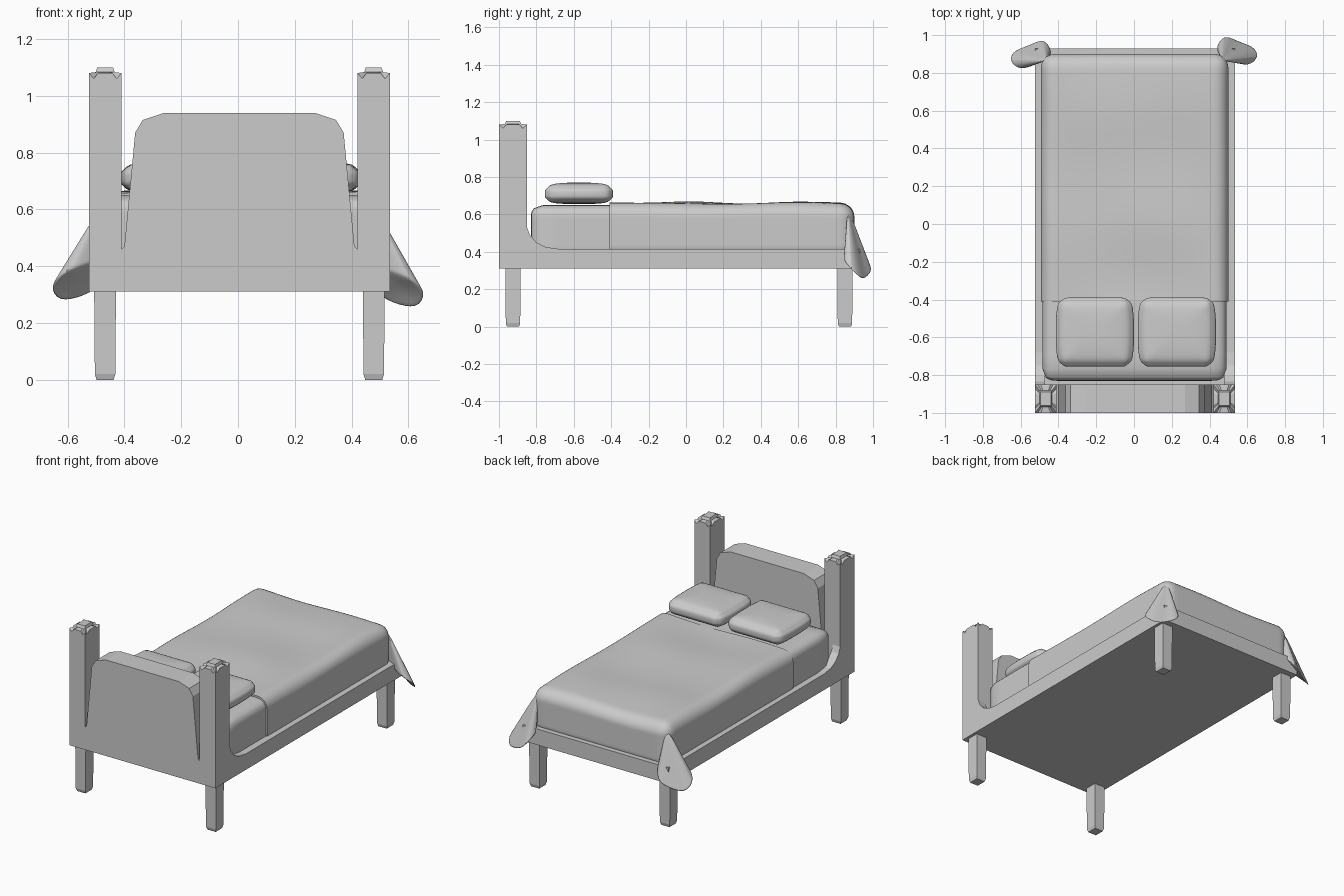
import bpy, bmesh, math
from mathutils import Vector

cube = bpy.data.objects.get("Cube")
if cube:
    bpy.data.objects.remove(cube)

grey = bpy.data.materials.new("light grey")
grey.use_nodes = True
COLOUR = (0.6, 0.6, 0.6, 1)
grey.diffuse_color = COLOUR
grey.node_tree.nodes["Principled BSDF"].inputs["Base Color"].default_value = COLOUR


def finish(name, bm, smooth=None, levels=0):
    bmesh.ops.recalc_face_normals(bm, faces=bm.faces)
    mesh = bpy.data.meshes.new(name)
    bm.to_mesh(mesh)
    bm.free()
    mesh.materials.append(grey)
    ob = bpy.data.objects.new(name, mesh)
    bpy.context.collection.objects.link(ob)
    if levels:
        ob.modifiers.new("Subdivision", "SUBSURF").levels = levels
        ob.modifiers["Subdivision"].render_levels = levels
    if smooth:
        bpy.ops.object.select_all(action="DESELECT")
        ob.select_set(True)
        bpy.context.view_layer.objects.active = ob
        bpy.ops.object.shade_smooth_by_angle(angle=math.radians(smooth))
    return ob


def loft(name, rings, smooth=None, levels=0):
    """Skin a list of closed rings and cap both ends."""
    bm = bmesh.new()
    rows = [[bm.verts.new(p) for p in ring] for ring in rings]
    n = len(rows[0])
    for a, b in zip(rows, rows[1:]):
        for i in range(n):
            bm.faces.new((a[i], a[(i + 1) % n], b[(i + 1) % n], b[i]))
    bm.faces.new(rows[0])
    bm.faces.new(rows[-1])
    return finish(name, bm, smooth, levels)


def rect(cx, cy, w, d, z):
    return [(cx + sx * w / 2, cy + sy * d / 2, z)
            for sx, sy in ((-1, -1), (1, -1), (1, 1), (-1, 1))]


def soft_box(name, low, high, r, cuts, shape=None, square_head=False):
    """Rounded box; shape(u, p) bends each point, u being -1..1 coordinates."""
    bm = bmesh.new()
    bmesh.ops.create_cube(bm, size=2)
    bmesh.ops.subdivide_edges(bm, edges=bm.edges[:], cuts=cuts, use_grid_fill=True)
    low, high = Vector(low), Vector(high)
    inner_low = low + Vector((r, 0 if square_head else r, r))
    inner_high = high - Vector((r, r, r))
    for v in bm.verts:
        u = [math.copysign(abs(c) ** 0.6, c) for c in v.co]
        p = Vector([l + (h - l) * (c + 1) / 2 for l, h, c in zip(low, high, u)])
        core = Vector([min(max(c, l), h) for c, l, h in zip(p, inner_low, inner_high)])
        d = p - core
        if d.length > 1e-6:
            p = core + d.normalized() * max(abs(c) for c in d)
        v.co = shape(u, p) if shape else p
    return finish(name, bm, 50)


# Base with rails that sweep up to the headboard
LEFT, RIGHT, HEAD = 0.535, -0.525, -1.0
profile = [(HEAD, .31), (.93, .31), (.93, .415), (-.68, .415), (-.75, .425),
           (-.8, .45), (-.835, .49), (-.85, .53), (HEAD, .53)]
# the upswept part stays on the outer rails, a plain slab fills between
for name, a, b in (("right_rail", RIGHT, -.47), ("left_rail", .48, LEFT)):
    loft(name, [[(x, y, z) for y, z in profile] for x in (a, b)])
loft("bed_base", [rect(.005, -.035, 1.06, 1.93, z) for z in (.31, .415)])

# Headboard with sloping sides and clipped top corners
board = [(-.41, .31), (-.41, .46), (-.4, .47), (-.362, .87), (-.335, .915), (-.26, .94)]
board = board + [(.01 - x, z) for x, z in reversed(board)]
loft("headboard", [[(x, y, z) for x, z in board] for y in (HEAD, -.85)])

# Corner posts with notched crowns
edge = [(0, 1.08), (.15, 1.06), (.28, 1.08), (.72, 1.08), (.85, 1.06)]
for name, cx in (("right_post", -.4675), ("left_post", .4775)):
    w, d, cy = .115, .15, -.925
    corners = rect(cx, cy, w, d, 0)
    crown = []
    for i in range(4):
        a, b = Vector(corners[i]), Vector(corners[(i + 1) % 4])
        crown += [a.lerp(b, t) + Vector((0, 0, z)) for t, z in edge]
    centre = Vector((cx, cy, 0))

    def scaled(k, z):
        return [(cx + (p.x - cx) * k, cy + (p.y - cy) * k, z) for p in crown]
    foot = scaled(1, .31)
    loft(name, [foot, crown, scaled(.58, 1.083), scaled(.48, 1.1)])

# Legs with narrowed feet
for end, cy in (("head", -.925), ("foot", .85)):
    for side, cx in (("right", -.468), ("left", .478)):
        loft(f"{side}_{end}_leg", [rect(cx, cy, w, w + .005, z) for w, z in
                                   ((.06, 0), (.072, .02), (.077, .32))])


# Mattress and wavy blanket
def ripple(u, p):
    top = min(max((p.z - .5) / .15, 0), 1)
    across = math.cos(p.x * 3)
    wave = math.sin(p.y * 10 + 1.5) * .006 * across + math.sin(p.x * 9 + p.y * 7) * .004
    p.z += top * wave
    return p


soft_box("mattress", (-.485, -.83, .36), (.49, .86, .65), .06, 15)
soft_box("blanket", (-.493, -.41, .36), (.5, .9, .66), .075, 31, ripple, True)


# Pillows, pinched at the corners and puffed in the middle
def puff(u, p, cx):
    p.x = cx + (p.x - cx) * (1 - .1 * abs(u[1]) ** 3)
    thin = 1 - .3 * max(abs(u[0]), abs(u[1])) ** 3
    p.z = .705 + (p.z - .705) * thin
    return p


for name, cx in (("right_pillow", -.207), ("left_pillow", .227)):
    soft_box(name, (cx - .207, -.755, .655), (cx + .207, -.39, .77), .045, 15,
             lambda u, p, cx=cx: puff(u, p, cx))

# Blanket corners hanging over the foot of the bed
hem = [(.42, .92, .4), (.475, 1.015, .3), (.545, .97, .26), (.64, .945, .235),
       (.675, .885, .3), (.61, .83, .355), (.535, .86, .38), (.48, .88, .4)]
apex = Vector((.465, .865, .64))
for name, side, lift in (("right_blanket_corner", -1, .025), ("left_blanket_corner", 1, 0)):
    rings = []
    for t in (.12, .4, .7, .97, 1):
        ring = []
        for p in hem:
            q = apex.lerp(Vector(p), t)
            q.z += lift * t
            ring.append((q.x * side, q.y - (.02 * t if side < 0 else 0), q.z))
        rings.append(ring)
    loft(name, rings, 60, 2)
